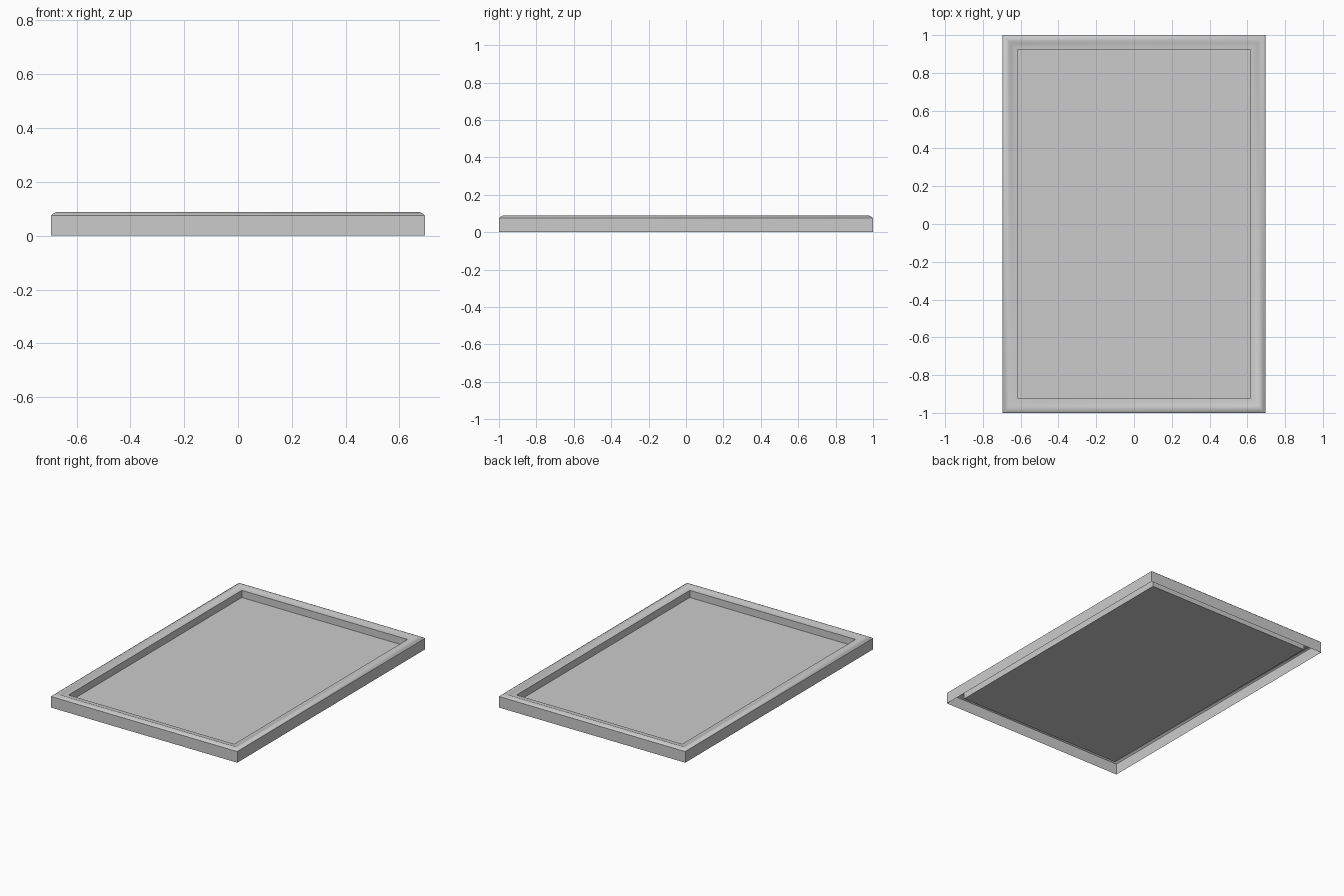
import bpy, bmesh, math

if "Cube" in bpy.data.objects:
    bpy.data.objects.remove(bpy.data.objects["Cube"])

HX, HY = 0.695, 1.0      # outer half sizes

# moulding section: (inset from outer edge, height)
section = [(0, 0), (0, 0.075), (0.008, 0.082), (0.02, 0.088), (0.032, 0.086),
           (0.045, 0.080), (0.06, 0.077), (0.077, 0.076), (0.077, 0.028)]


def make_object(name, build):
    bm = bmesh.new()
    build(bm)
    me = bpy.data.meshes.new(name)
    bm.to_mesh(me)
    bm.free()
    ob = bpy.data.objects.new(name, me)
    bpy.context.collection.objects.link(ob)
    return ob


def ring(bm, inset, z):
    x, y = HX - inset, HY - inset
    return [bm.verts.new((a * x, b * y, z)) for a, b in ((-1, -1), (1, -1), (1, 1), (-1, 1))]


# hollow frame moulding, open at the back
def frame(bm):
    rings = [ring(bm, i, z) for i, z in section]
    for lo, hi in zip(rings, rings[1:]):
        for k in range(4):
            n = (k + 1) % 4
            bm.faces.new((lo[k], lo[n], hi[n], hi[k]))


# flat picture panel
def panel(bm):
    bm.faces.new(ring(bm, 0.077, 0.028))


frame_ob = make_object("frame_moulding", frame)
make_object("picture_panel", panel)

bpy.context.view_layer.objects.active = frame_ob
frame_ob.select_set(True)
bpy.ops.object.shade_smooth_by_angle(angle=math.radians(40))
